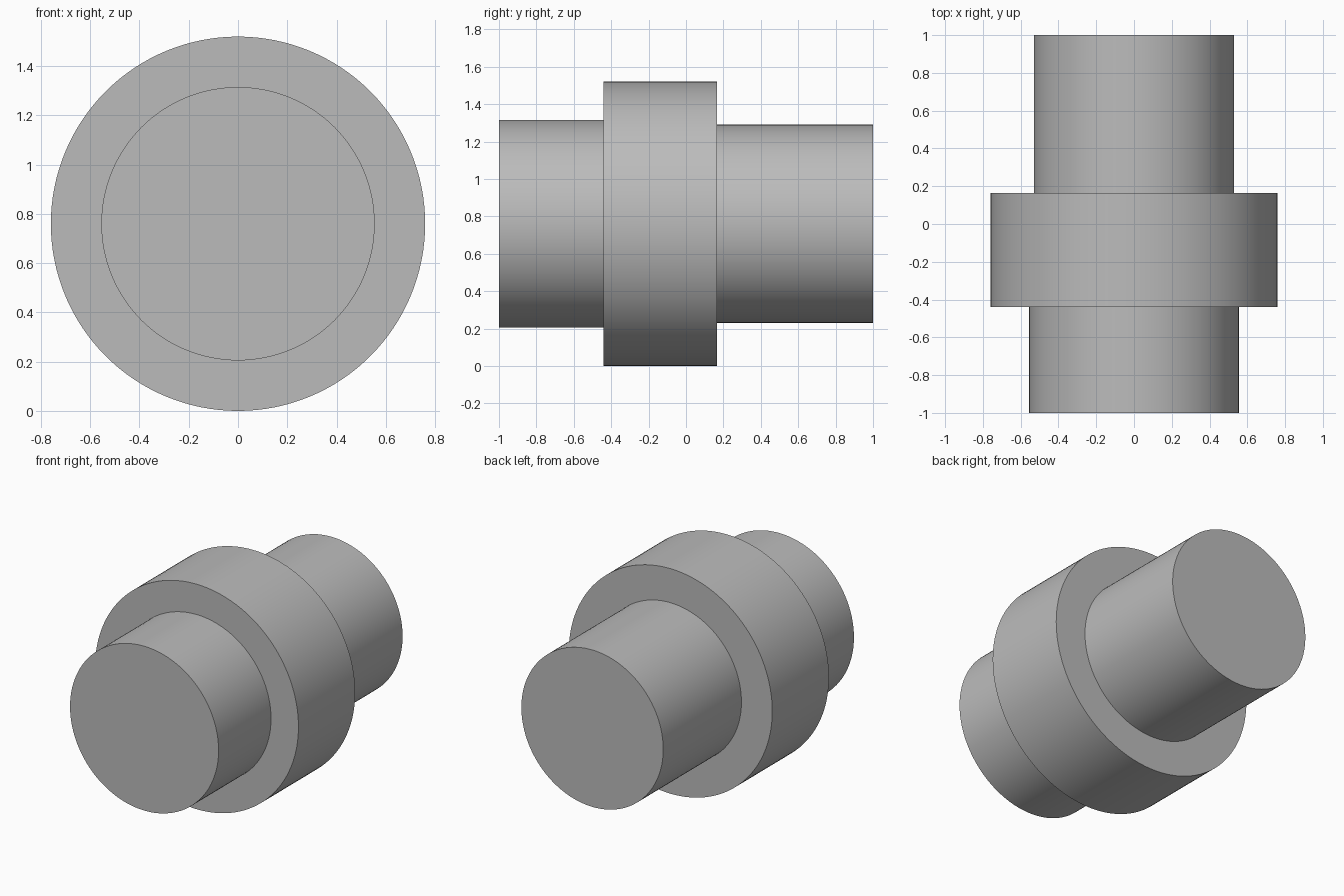
import bpy
import bmesh
import math
from mathutils import Vector

cube = bpy.data.objects.get("Cube")
if cube:
    bpy.data.objects.remove(cube, do_unlink=True)

SEGMENTS = 128
COLLAR_RADIUS = 0.76
FRONT_RADIUS = 0.555
BACK_RADIUS = 0.53

# Plain grey metal
grey = bpy.data.materials.new("grey_metal")
grey.use_nodes = True
colour = (0.5, 0.5, 0.5, 1.0)
grey.diffuse_color = colour
grey.node_tree.nodes["Principled BSDF"].inputs["Base Color"].default_value = colour


def lathe(name, profile, height):
    """Turn a (radius, y) profile around the y axis."""
    bm = bmesh.new()
    verts = [bm.verts.new((radius, y, 0)) for radius, y in profile]
    edges = [bm.edges.new(pair) for pair in zip(verts, verts[1:])]
    bmesh.ops.spin(bm, geom=verts + edges, cent=Vector(), axis=(0, 1, 0),
                   angle=math.tau, steps=SEGMENTS, use_merge=True)
    bmesh.ops.remove_doubles(bm, verts=bm.verts[:], dist=0.0001)
    # Close both ends with flat caps
    bmesh.ops.holes_fill(bm, edges=[e for e in bm.edges if e.is_boundary])
    bmesh.ops.recalc_face_normals(bm, faces=bm.faces[:])
    mesh = bpy.data.meshes.new(name)
    bm.to_mesh(mesh)
    bm.free()
    mesh.materials.append(grey)
    obj = bpy.data.objects.new(name, mesh)
    obj.location.z = height
    bpy.context.collection.objects.link(obj)
    bpy.ops.object.select_all(action="DESELECT")
    obj.select_set(True)
    bpy.context.view_layer.objects.active = obj
    bpy.ops.object.shade_smooth_by_angle(angle=math.radians(30))
    return obj


# Stepped shaft: front journal, wide collar, slightly thinner back journal
lathe("stepped_shaft", [
    (FRONT_RADIUS, -1.0), (FRONT_RADIUS, -0.44),
    (COLLAR_RADIUS, -0.44), (COLLAR_RADIUS, 0.165),
    (BACK_RADIUS, 0.165), (BACK_RADIUS, 1.0),
], COLLAR_RADIUS)
